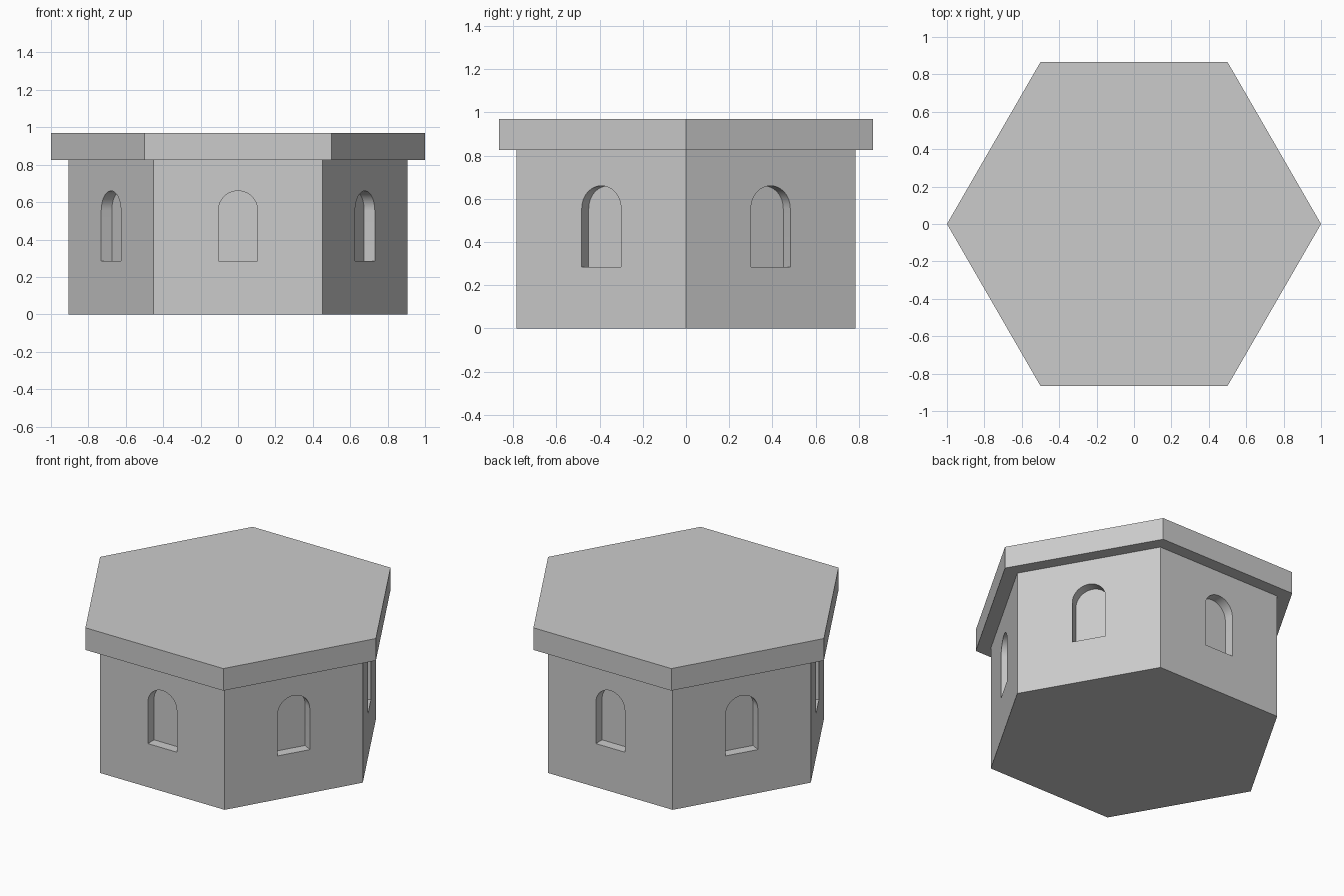
import bpy, bmesh
from math import sin, cos, pi, sqrt
from mathutils import Vector, Matrix

if "Cube" in bpy.data.objects:
    bpy.data.objects.remove(bpy.data.objects["Cube"])

SIDES = 6
WALL_R, WALL_TOP = 0.905, 0.825
ROOF_R, ROOF_TOP = 1.0, 0.97
WIN_HALF, WIN_SILL, WIN_TOP, WIN_DEPTH = 0.105, 0.285, 0.66, 0.065


def extrude(bm, points, direction):
    """Add a closed prism made by sweeping a polygon along a direction."""
    face = bm.faces.new([bm.verts.new(p) for p in points])
    new = bmesh.ops.extrude_face_region(bm, geom=[face], use_keep_orig=True)["geom"]
    verts = [v for v in new if isinstance(v, bmesh.types.BMVert)]
    bmesh.ops.translate(bm, verts=verts, vec=direction)


def finish(name, bm):
    bmesh.ops.recalc_face_normals(bm, faces=bm.faces)
    mesh = bpy.data.meshes.new(name)
    bm.to_mesh(mesh)
    bm.free()
    ob = bpy.data.objects.new(name, mesh)
    bpy.context.collection.objects.link(ob)
    return ob


def hex_prism(name, radius, z0, z1):
    bm = bmesh.new()
    ring = [Vector((radius * cos(2 * pi * i / SIDES), radius * sin(2 * pi * i / SIDES), z0))
            for i in range(SIDES)]
    extrude(bm, ring, Vector((0, 0, z1 - z0)))
    return finish(name, bm)


# Six-sided walls and overhanging flat roof
walls = hex_prism("walls", WALL_R, 0, WALL_TOP)
hex_prism("roof_slab", ROOF_R, WALL_TOP, ROOF_TOP)

# Arched niche cutters, one per wall
bm = bmesh.new()
back = WALL_R * sqrt(3) / 2 - WIN_DEPTH
spring = WIN_TOP - WIN_HALF
arch = [(-WIN_HALF, WIN_SILL), (WIN_HALF, WIN_SILL)]
arch += [(WIN_HALF * cos(pi * i / 24), spring + WIN_HALF * sin(pi * i / 24)) for i in range(25)]
for k in range(SIDES):
    turn = Matrix.Rotation(pi / 6 + k * pi / 3, 3, 'Z')
    extrude(bm, [turn @ Vector((back, y, z)) for y, z in arch],
            turn @ Vector((WIN_DEPTH + 0.1, 0, 0)))
cutter = finish("niche_cutter", bm)
cutter.hide_render = True

# Cut the blind windows into the walls
cut = walls.modifiers.new("niches", 'BOOLEAN')
cut.operation = 'DIFFERENCE'
cut.solver = 'EXACT'
cut.object = cutter
bpy.context.view_layer.objects.active = walls
walls.select_set(True)
bpy.ops.object.modifier_apply(modifier=cut.name)
bpy.data.objects.remove(cutter)
bpy.ops.object.shade_smooth_by_angle(angle=pi / 6)
